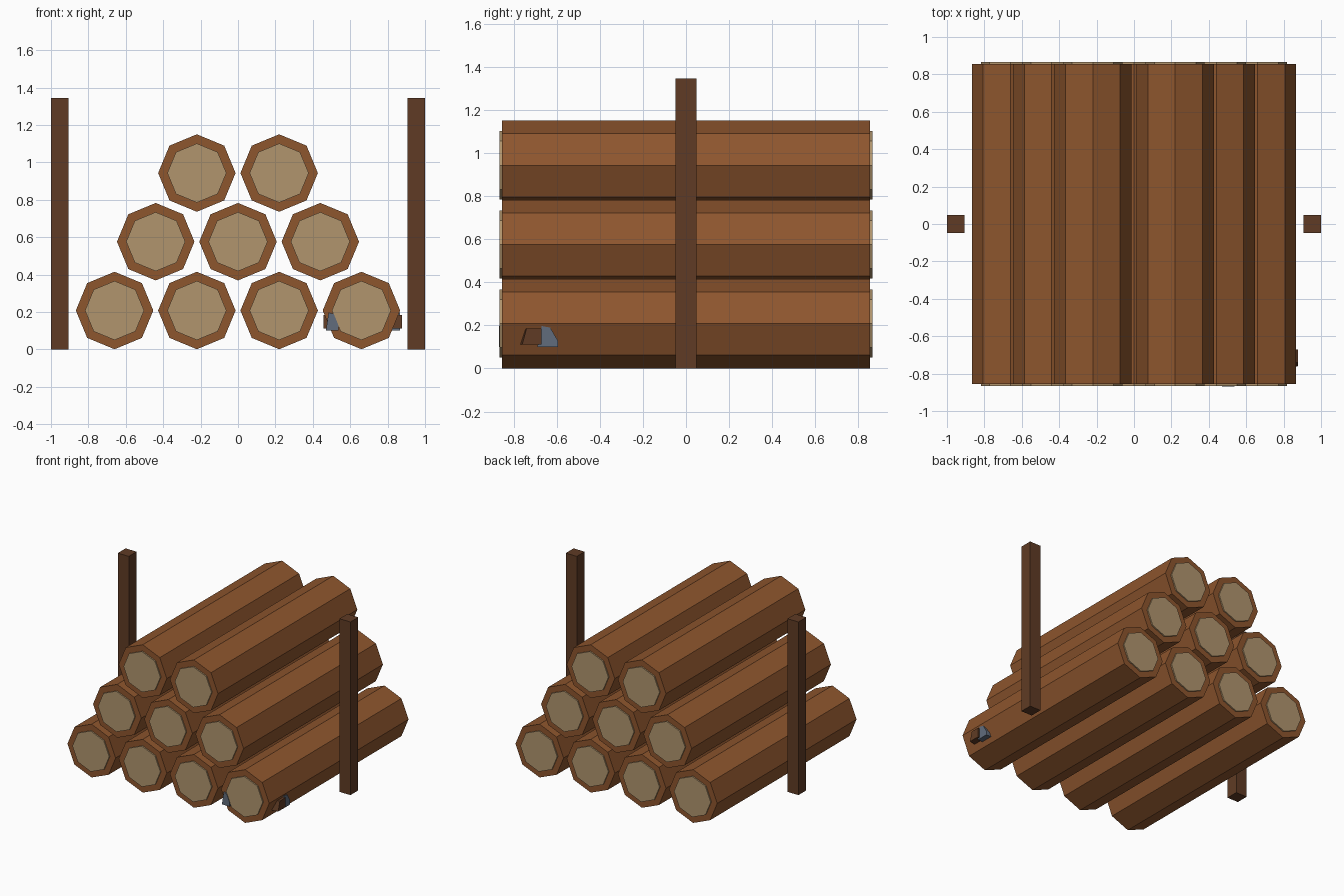
import bpy, bmesh, math
from mathutils import Vector

if "Cube" in bpy.data.objects:
    bpy.data.objects.remove(bpy.data.objects["Cube"])


def material(name, rgb):
    m = bpy.data.materials.new(name)
    m.diffuse_color = (*rgb, 1)
    m.use_nodes = True
    m.node_tree.nodes["Principled BSDF"].inputs["Base Color"].default_value = m.diffuse_color
    return m


bark = material("bark", (0.27, 0.092, 0.027))
cut_wood = material("cut_wood", (0.44, 0.30, 0.155))
dark_wood = material("dark_wood", (0.115, 0.044, 0.018))
steel = material("steel", (0.12, 0.15, 0.20))


def prism(name, base, offset, mat):
    """Extrude a flat 3D outline along an offset vector."""
    bm = bmesh.new()
    face = bm.faces.new([bm.verts.new(p) for p in base])
    ext = bmesh.ops.extrude_face_region(bm, geom=[face], use_keep_orig=True)
    verts = [g for g in ext["geom"] if isinstance(g, bmesh.types.BMVert)]
    bmesh.ops.translate(bm, verts=verts, vec=Vector(offset))
    bmesh.ops.recalc_face_normals(bm, faces=bm.faces)
    mesh = bpy.data.meshes.new(name)
    bm.to_mesh(mesh)
    bm.free()
    mesh.materials.append(mat)
    ob = bpy.data.objects.new(name, mesh)
    bpy.context.collection.objects.link(ob)
    return ob


def octagon(x, y, z, r):
    return [(x + r * math.cos(i * math.pi / 4), y, z + r * math.sin(i * math.pi / 4))
            for i in range(8)]


# Stacked octagonal logs with a pale cut disc on each end
for row, (count, z) in enumerate([(4, 0.208), (3, 0.576), (2, 0.943)]):
    for i in range(count):
        x = (i - (count - 1) / 2) * 0.44
        tag = f"{row + 1}_{i + 1}"
        prism(f"log_{tag}", octagon(x, -0.855, z, 0.207), (0, 1.71, 0), bark)
        for end, s in (("front", -1), ("back", 1)):
            prism(f"cut_face_{end}_{tag}", octagon(x, s * 0.85, z, 0.158),
                  (0, s * 0.015, 0), cut_wood)

# Upright side posts
for side, s in (("left", -1), ("right", 1)):
    base = [(s * 0.905, -0.048, 0), (s, -0.048, 0), (s, 0.048, 0), (s * 0.905, 0.048, 0)]
    prism(f"post_{side}", base, (0, 0, 1.345), dark_wood)

# Tool handle driven through the lower right log
prism("tool_handle", [(0.458, -0.83, 0.112), (0.458, -0.74, 0.112),
                      (0.458, -0.74, 0.185), (0.458, -0.81, 0.185)],
      (0.42, 0.07, 0), dark_wood)

# Steel tips showing at the side and at the front of that log
tip = [(-0.05, 0.10), (0.045, 0.10), (0.045, 0.13), (0.01, 0.19), (-0.03, 0.197)]
prism("tool_head_side", [(0.80, -0.64 + u, z) for u, z in tip], (0.065, 0, 0), steel)
prism("tool_head_front", [(0.505 + u * 0.7, -0.868, z) for u, z in tip], (0, 0.06, 0), steel)
